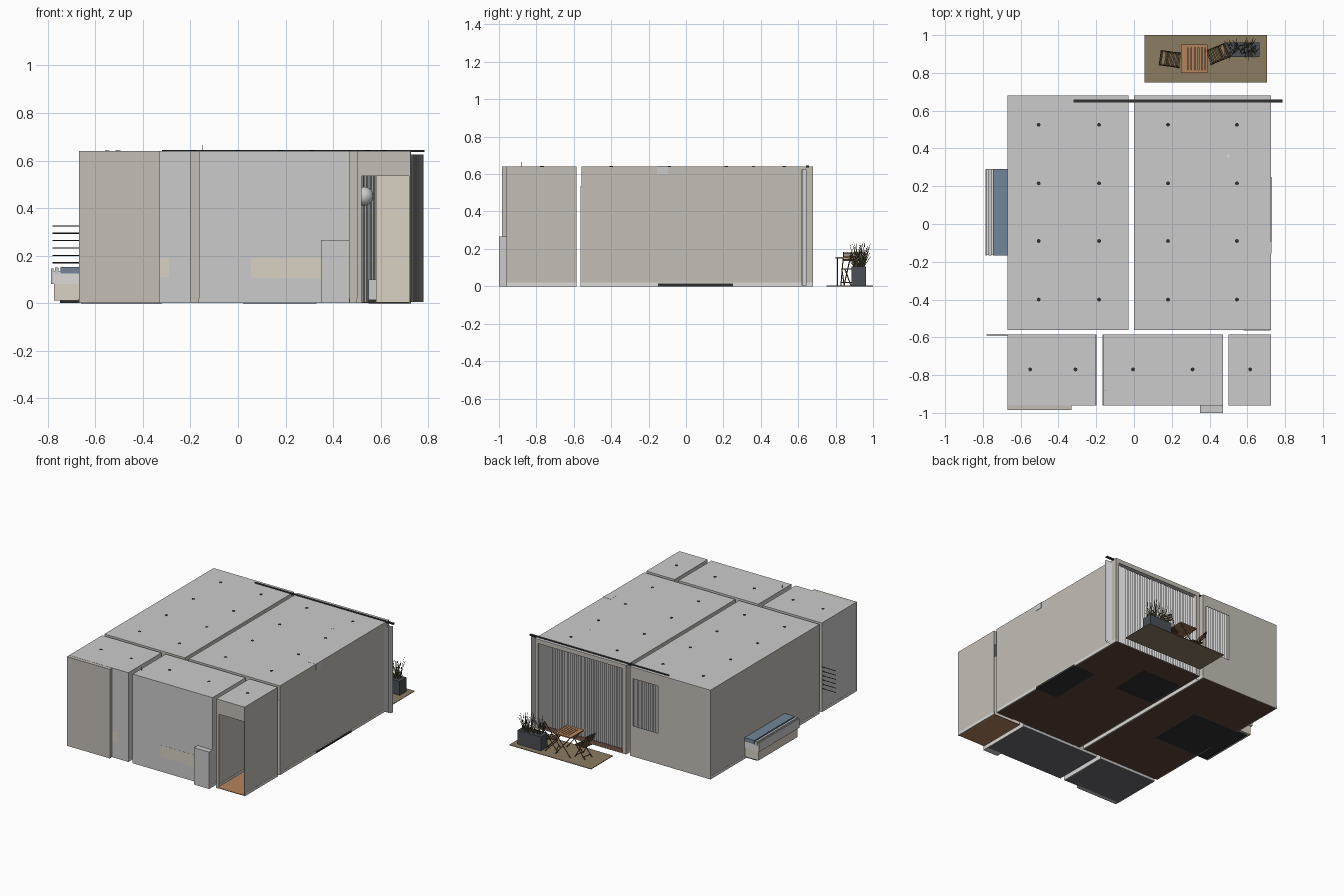
import bpy, bmesh, math, random
from mathutils import Vector, Matrix

if "Cube" in bpy.data.objects:
    bpy.data.objects.remove(bpy.data.objects["Cube"])
random.seed(4)

def mat(name, r, g, b):
    m = bpy.data.materials.new(name)
    m.diffuse_color = (r, g, b, 1)
    m.use_nodes = True
    m.node_tree.nodes["Principled BSDF"].inputs["Base Color"].default_value = m.diffuse_color
    return m

WALL = mat("plaster", .55, .52, .47)
GREY = mat("grey_tile", .55, .55, .56)
ROOF = mat("ceiling", .58, .58, .55)
PALE = mat("pale", .70, .64, .55)
TRIM = mat("trim", .72, .71, .69)
BROWN = mat("brown_floor", .12, .06, .04)
OAK = mat("oak", .45, .23, .11)
DARK = mat("dark_metal", .03, .03, .03)
SLATE = mat("dark_tile", .15, .15, .16)
CLOTH = mat("curtain_cloth", .62, .61, .60)
BLUE = mat("blue_cover", .17, .24, .32)
DECK = mat("deck", .26, .20, .12)
WOOD = mat("dark_wood", .13, .08, .04)
POT = mat("planter_grey", .07, .08, .09)
LEAF = mat("dry_leaf", .16, .14, .08)

def finish(name, bm, m):
    me = bpy.data.meshes.new(name)
    bm.to_mesh(me)
    bm.free()
    ob = bpy.data.objects.new(name, me)
    bpy.context.collection.objects.link(ob)
    me.materials.append(m)
    return ob

def add_box(bm, x0, x1, y0, y1, z0, z1, M=Matrix()):
    c = Vector(((x0 + x1) / 2, (y0 + y1) / 2, (z0 + z1) / 2))
    S = Matrix.Diagonal((x1 - x0, y1 - y0, z1 - z0, 1))
    bmesh.ops.create_cube(bm, size=1, matrix=M @ Matrix.Translation(c) @ S)

def boxes(name, m, *dims, M=Matrix()):
    bm = bmesh.new()
    for d in dims:
        add_box(bm, *d, M)
    return finish(name, bm, m)

def add_bar(bm, a, b, r=.003, sides=6, r2=None):
    a, b = Vector(a), Vector(b)
    d = b - a
    M = Matrix.Translation((a + b) / 2) @ d.to_track_quat('Z', 'Y').to_matrix().to_4x4()
    bmesh.ops.create_cone(bm, cap_ends=True, segments=sides, radius1=r,
                          radius2=r if r2 is None else r2, depth=d.length, matrix=M)

H, T = .64, .004

def wall_parts(a0, a1, hole):
    """Split a wall into rectangles around an opening (u0, u1, z0, z1)."""
    if not hole:
        return [(a0, a1, 0, H)]
    u0, u1, z0, z1 = hole
    parts = [(a0, u0, 0, H), (u1, a1, 0, H), (u0, u1, z1, H), (u0, u1, 0, z0)]
    return [p for p in parts if p[1] - p[0] > .001 and p[3] - p[2] > .001]

def room(name, x0, x1, y0, y1, wall, floor, front=None, back=None):
    d = [(u0, u1, y0, y0 + T, a, b) for u0, u1, a, b in wall_parts(x0, x1, front)]
    d += [(u0, u1, y1 - T, y1, a, b) for u0, u1, a, b in wall_parts(x0, x1, back)]
    d += [(x0, x0 + T, y0, y1, 0, H), (x1 - T, x1, y0, y1, 0, H)]
    boxes(name + "_walls", wall, *d)
    boxes(name + "_ceiling", ROOF, (x0, x1, y0, y1, H - T, H + .001))
    boxes(name + "_floor", floor, (x0 + .003, x1 - .003, y0 + .003, y1 - .003, .0, .004))
    e = .001
    boxes(name + "_skirting", TRIM, (x0 - e, x0 + .006, y0, y1, 0, .02), (x1 - .006, x1 + e, y0, y1, 0, .02))

# Rooms
room("bedroom", -.67, -.03, -.56, .68, WALL, BROWN, back=(-.255, -.055, .22, .56))
room("living_room", 0, .725, -.56, .68, WALL, BROWN, front=(.50, .58, 0, .535), back=(.03, .70, .005, .61))
room("bathroom", -.67, -.20, -.96, -.585, GREY, SLATE)
room("kitchen", -.165, .47, -.96, -.585, GREY, SLATE)
room("entry", .50, .725, -.96, -.585, WALL, OAK, front=(.52, .72, 0, .535), back=(.505, .72, 0, .535))
boxes("entry_panel", PALE, (.58, .72, -.564, -.56, 0, .535))
boxes("bathroom_bump", WALL, (-.67, -.33, -.985, -.96, 0, H))
boxes("kitchen_bump", GREY, (.35, .47, -1.0, -.96, 0, .265))
boxes("front_patches", PALE, (-.33, -.29, -.961, -.958, .11, .19), (.055, .35, -.961, -.958, .105, .19))
boxes("ceiling_vent", GREY, (.665, .727, -.155, -.095, .6, .642))

# Ceiling spots and antenna
bm = bmesh.new()
spots = [(x, y) for x in (-.505, -.185, .18, .545) for y in (.525, .215, -.09, -.4)]
spots += [(x, -.77) for x in (-.55, -.31, -.005, .31, .615)]
for x, y in spots:
    add_bar(bm, (x, y, .63), (x, y, .643), .01, 16)
add_bar(bm, (-.15, -.88, .6), (-.15, -.88, .665), .0015)
finish("ceiling_spots", bm, DARK)
bm = bmesh.new()
add_bar(bm, (.5, .36, .63), (.5, .36, .643), .008, 16)
finish("smoke_detector", bm, TRIM)

# Curtain rail and pleated curtains
boxes("curtain_rail", DARK, (-.32, .785, .642, .658, .636, .645))

def curtain(name, x0, x1, y, step=.0075, amp=.011):
    bm = bmesh.new()
    prev = None
    n = int((x1 - x0) / step)
    for i in range(n + 1):
        x = x0 + (x1 - x0) * i / n
        yy = y + amp * (1 if i % 2 else -1) * random.uniform(.5, 1)
        cur = [bm.verts.new((x, yy, z)) for z in (.005, .625)]
        if prev:
            bm.faces.new((prev[0], cur[0], cur[1], prev[1]))
        prev = cur
    finish(name, bm, CLOTH)

curtain("bedroom_curtain", -.32, -.01, .63)
curtain("living_curtain", .0, .60, .63)
curtain("gathered_curtain", .60, .78, .63, .004, .014)

# Rack bars beside the bathroom
bm = bmesh.new()
for i in range(6):
    z = .17 + i * .031
    add_bar(bm, (-.78, -.588, z), (-.66, -.588, z), .0025)
finish("rack_bars", bm, DARK)

# Bed poking through the bedroom wall
boxes("bed_plinth", DARK, (-.75, -.30, -.14, .27, 0, .012))
boxes("bed_base", PALE, (-.775, -.27, -.16, .285, .012, .08))
boxes("mattress", TRIM, (-.785, -.27, -.165, .29, .08, .135))
boxes("bed_cover", BLUE, (-.747, -.27, -.167, .292, .125, .152))
boxes("sheet_fold", CLOTH, (-.786, -.777, -.167, .292, .08, .146), (-.77, -.755, -.167, .292, .12, .15))

# Living room furniture
boxes("sofa_base", DARK, (.55, .727, -.15, .25, -.0005, .015))
boxes("sofa", GREY, (.55, .72, -.15, .25, .015, .1), (.67, .72, -.15, .25, .1, .2))
boxes("rug", DARK, (.02, .33, .2, .5, -.0005, .006))
boxes("bed_rug", DARK, (-.66, -.32, -.10, .26, -.0005, .006))
boxes("dining_table", OAK, (.06, .29, .24, .46, .17, .18), (.16, .19, .33, .36, .006, .17))
bm = bmesh.new()
bmesh.ops.create_uvsphere(bm, u_segments=20, v_segments=12, radius=.04, matrix=Matrix.Translation((.53, .2, .45)))
add_bar(bm, (.53, .2, .48), (.53, .2, .635), .002)
lamp = finish("pendant_lamp", bm, GREY)
for p in lamp.data.polygons:
    p.use_smooth = True
boxes("kitchen_counter", PALE, (.05, .35, -.95, -.83, .005, .19))

# Balcony deck
boxes("balcony_deck", DECK, (.055, .705, .75, 1.0, 0, .004))

# Balcony table: slatted top on crossed legs
bm = bmesh.new()
for i in range(6):
    x = .268 + i * .0188
    add_box(bm, x, x + .015, .80, .95, .150, .156)
add_box(bm, .25, .268, .80, .95, .149, .157)
add_box(bm, .378, .39, .80, .95, .149, .157)
add_box(bm, .25, .39, .80, .815, .148, .156)
add_box(bm, .25, .39, .935, .95, .148, .156)
finish("table_top", bm, OAK)
bm = bmesh.new()
for y in (.81, .94):
    add_bar(bm, (.26, y, .004), (.38, y, .15))
    add_bar(bm, (.38, y, .004), (.26, y, .15))
finish("table_legs", bm, WOOD)

# Folding chairs; local +x is the facing direction
def folding_chair(name, x, y, deg):
    M = Matrix.Translation((x, y, 0)) @ Matrix.Rotation(math.radians(deg), 4, 'Z')
    bm = bmesh.new()
    for i in range(6):
        a = -.036 + i * .014
        add_box(bm, a, a + .010, -.038, .038, .089, .094, M)
    for z in (.135, .152, .169):
        add_box(bm, -.056 - (z - .135) * .25, -.051 - (z - .135) * .25, -.038, .038, z, z + .012, M)
    for s in (-.038, .038):
        add_bar(bm, M @ Vector((.045, s, .004)), M @ Vector((-.062, s, .183)), .003)
        add_bar(bm, M @ Vector((-.04, s * .85, .004)), M @ Vector((.045, s * .85, .09)), .003)
    for z, a in ((.02, .035), (.02, -.025)):
        add_bar(bm, M @ Vector((a, -.038, z)), M @ Vector((a, .038, z)), .0025)
    finish(name, bm, WOOD)

folding_chair("left_chair", .20, .872, -8)
folding_chair("right_chair", .435, .897, 202)

# Planter with grass
boxes("planter", POT, (.48, .665, .885, .962, .004, .105))
bm = bmesh.new()
for i in range(60):
    x, y = random.uniform(.50, .645), random.uniform(.9, .95)
    tip = (x + random.uniform(-.03, .03), min(.995, y + random.uniform(-.05, .045)), random.uniform(.15, .24))
    add_bar(bm, (x, y, .1), tip, .0025, 4, .0008)
finish("planter_grass", bm, LEAF)
